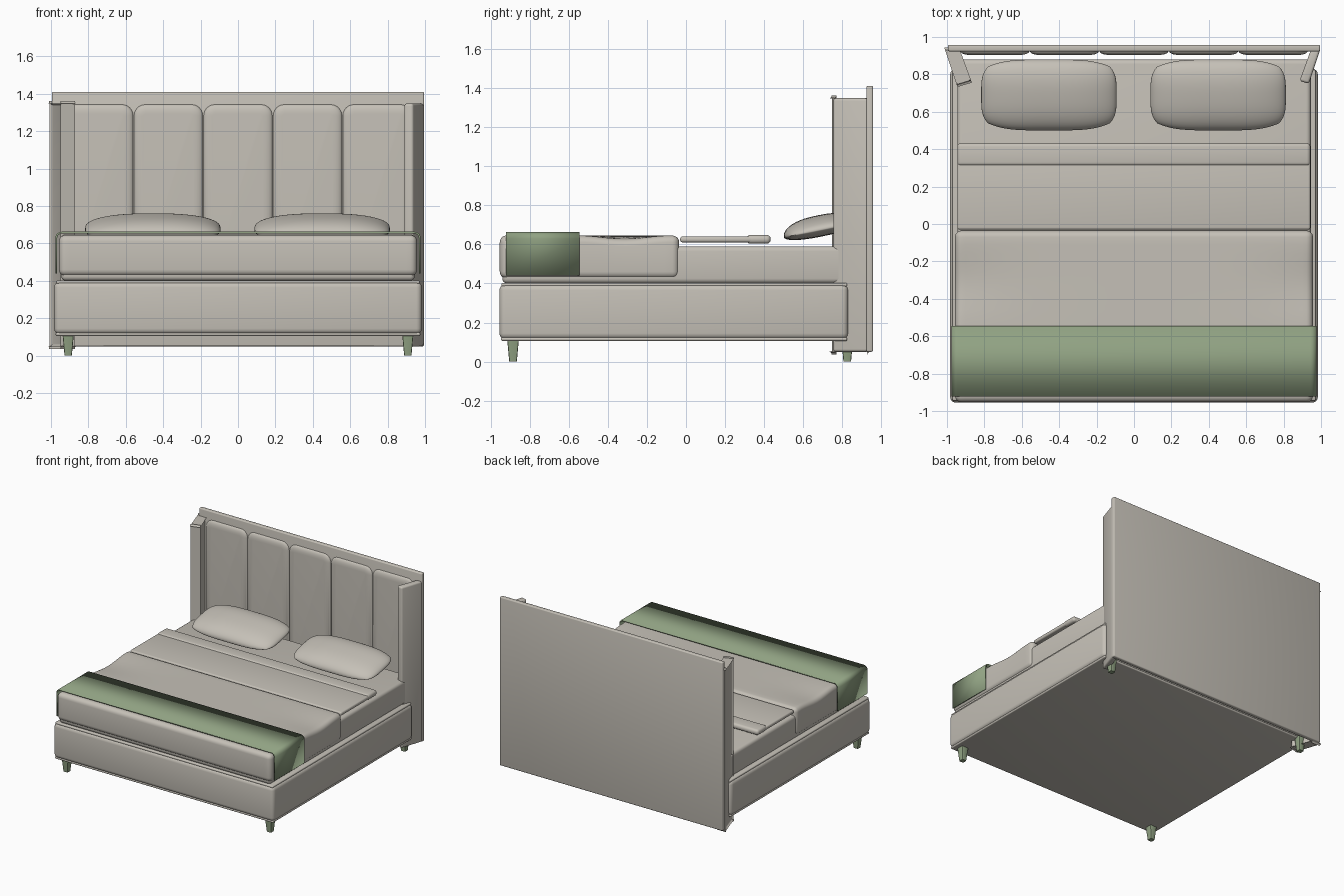
import bpy, bmesh, math
from mathutils import Matrix, Vector

if "Cube" in bpy.data.objects:
    bpy.data.objects.remove(bpy.data.objects["Cube"])


def material(name, rgb):
    m = bpy.data.materials.new(name)
    m.diffuse_color = (*rgb, 1)
    m.use_nodes = True
    m.node_tree.nodes["Principled BSDF"].inputs["Base Color"].default_value = m.diffuse_color
    return m


FABRIC = material("warm grey fabric", (0.56, 0.53, 0.475))
GREEN = material("sage green", (0.28, 0.36, 0.225))


def finish(name, bm, mat, angle=35):
    bmesh.ops.recalc_face_normals(bm, faces=bm.faces)
    me = bpy.data.meshes.new(name)
    bm.to_mesh(me)
    bm.free()
    ob = bpy.data.objects.new(name, me)
    bpy.context.collection.objects.link(ob)
    me.materials.append(mat)
    bpy.ops.object.select_all(action='DESELECT')
    ob.select_set(True)
    bpy.context.view_layer.objects.active = ob
    bpy.ops.object.shade_smooth_by_angle(angle=math.radians(angle))
    return ob


def box_mesh(x, y, z):
    """Box from (min, max) pairs."""
    bm = bmesh.new()
    bmesh.ops.create_cube(bm, size=1)
    for v in bm.verts:
        v.co = Vector([a + (b - a) * (c + 0.5) for (a, b), c in zip((x, y, z), v.co)])
    return bm


def bevel(bm, edges, width, segments=4):
    bmesh.ops.bevel(bm, geom=list(edges), offset=width, segments=segments,
                    profile=0.5, affect='EDGES', clamp_overlap=True)


def soft_box(name, x, y, z, r, mat=FABRIC, segments=4):
    bm = box_mesh(x, y, z)
    bevel(bm, bm.edges, r, segments)
    return finish(name, bm, mat)


# Upholstered base with piping along its lower and upper rims
soft_box("base", (-0.983, 0.983), (-0.955, 0.83), (0.115, 0.395), 0.03)
soft_box("lower_piping", (-0.975, 0.975), (-0.947, 0.825), (0.106, 0.124), 0.008)
soft_box("upper_piping", (-0.972, 0.972), (-0.945, 0.825), (0.384, 0.402), 0.008)

# Mattress
soft_box("mattress", (-0.945, 0.945), (-0.94, 0.88), (0.40, 0.59), 0.025)

# Duvet, its long sides sagging a little between runner and fold
bm = box_mesh((-0.957, 0.957), (-0.953, -0.035), (0.425, 0.645))
bevel(bm, bm.edges, 0.035, 5)
for axis, cuts in (((1, 0, 0), [i * 0.1 for i in range(-9, 10)]),
                   ((0, 1, 0), [-0.56 + i * 0.05 for i in range(10)])):
    for c in cuts:
        bmesh.ops.bisect_plane(bm, geom=bm.verts[:] + bm.edges[:] + bm.faces[:],
                               plane_co=Vector(axis) * c, plane_no=axis)
for v in bm.verts:
    if v.co.z > 0.55 and -0.55 < v.co.y < -0.08:
        t = math.sin(math.pi * (v.co.y + 0.55) / 0.47) ** 2
        v.co.z -= 0.02 * t * min(1, abs(v.co.x) / 0.957) ** 4
finish("duvet", bm, FABRIC)

# Folded sheet with a thicker turned edge
soft_box("folded_sheet", (-0.945, 0.943), (-0.03, 0.34), (0.61, 0.64), 0.012)
soft_box("sheet_fold", (-0.945, 0.943), (0.31, 0.433), (0.603, 0.648), 0.02)

# Runner draped over the foot of the bed
arc = [(0.942 + 0.03 * math.cos(a), 0.628 + 0.03 * math.sin(a))
       for a in [i * math.pi / 10 for i in range(6)]]
half = [(0.972, 0.44)] + arc
outline = half + [(-x, z) for x, z in reversed(half)]
bm = bmesh.new()
rows = [[bm.verts.new((x, y, z)) for x, z in outline] for y in (-0.922, -0.545)]
for i in range(len(outline) - 1):
    bm.faces.new((rows[0][i], rows[0][i + 1], rows[1][i + 1], rows[1][i]))
bmesh.ops.recalc_face_normals(bm, faces=bm.faces)
if sum((f.normal.z for f in bm.faces)) < 0:
    bmesh.ops.reverse_faces(bm, faces=bm.faces)
runner = finish("runner", bm, GREEN)
# recalculated normals of an open sheet may face either way, so thicken evenly
thick = runner.modifiers.new("thickness", 'SOLIDIFY')
thick.thickness = 0.01
thick.offset = 0


# Pillows leaning up toward the headboard
def pillow(name, cx):
    bm = bmesh.new()
    nu, nv = 32, 24
    tilt = Matrix.Rotation(0.2, 3, 'X')
    for top in (0.075, -0.035):
        grid = []
        for i in range(nu + 1):
            u = math.sin(math.pi * (i / nu - 0.5))
            row = []
            for j in range(nv + 1):
                v = math.sin(math.pi * (j / nv - 0.5))
                h = max(0, (1 - abs(u) ** 2.5) * (1 - abs(v) ** 2.5)) ** 0.5
                p = Vector((0.362 * u * (1 - 0.1 * v ** 4),
                            0.193 * v * (1 - 0.2 * u ** 4), top * h))
                row.append(bm.verts.new(tilt @ p + Vector((cx, 0.69, 0.675))))
            grid.append(row)
        for i in range(nu):
            for j in range(nv):
                bm.faces.new((grid[i][j], grid[i + 1][j],
                              grid[i + 1][j + 1], grid[i][j + 1]))
    bmesh.ops.remove_doubles(bm, verts=bm.verts, dist=0.0002)
    finish(name, bm, FABRIC, 60)


pillow("left_pillow", -0.455)
pillow("right_pillow", 0.45)

# Headboard back
soft_box("headboard", (-0.995, 0.995), (0.923, 0.957), (0.05, 1.41), 0.008, segments=3)

# Five padded channels with rounded upper corners
for i in range(5):
    x0 = -0.93 + i * 0.372
    bm = box_mesh((x0 + 0.002, x0 + 0.37), (-0.06, 0), (0.38, 1.343))
    bevel(bm, [e for e in bm.edges if all(v.co.z > 1 for v in e.verts)
               and abs(e.verts[0].co.y - e.verts[1].co.y) > 0.01], 0.06, 6)
    bevel(bm, [e for e in bm.edges if all(v.co.y < -0.05 for v in e.verts)], 0.05, 5)
    for v in bm.verts:
        v.co.y = 0.928 + v.co.y * 0.4
    finish("headboard_channel", bm, FABRIC, 50)

# Angled side wings
for s in (-1, 1):
    bm = box_mesh((0, 1), (0, 1), (0.05, 1.348))
    for v in bm.verts:
        a, b = v.co.x, v.co.y
        v.co.x = s * (0.885 + 0.05 * a + 0.06 * b)
        v.co.y = 0.765 - 0.015 * a * (1 - b) + 0.165 * b
    bevel(bm, bm.edges, 0.014, 4)
    finish("wing", bm, FABRIC)

# Tapered feet
for sx in (-1, 1):
    for y in (-0.885, 0.825):
        bm = box_mesh((-0.03, 0.03), (-0.03, 0.03), (0, 0.115))
        for v in bm.verts:
            k = 0.65 if v.co.z < 0.01 else 1
            v.co.x = sx * 0.908 + v.co.x * k
            v.co.y = y + v.co.y * k
        bevel(bm, [e for e in bm.edges
                   if abs(e.verts[0].co.z - e.verts[1].co.z) > 0.05], 0.006, 2)
        finish("foot", bm, GREEN)
